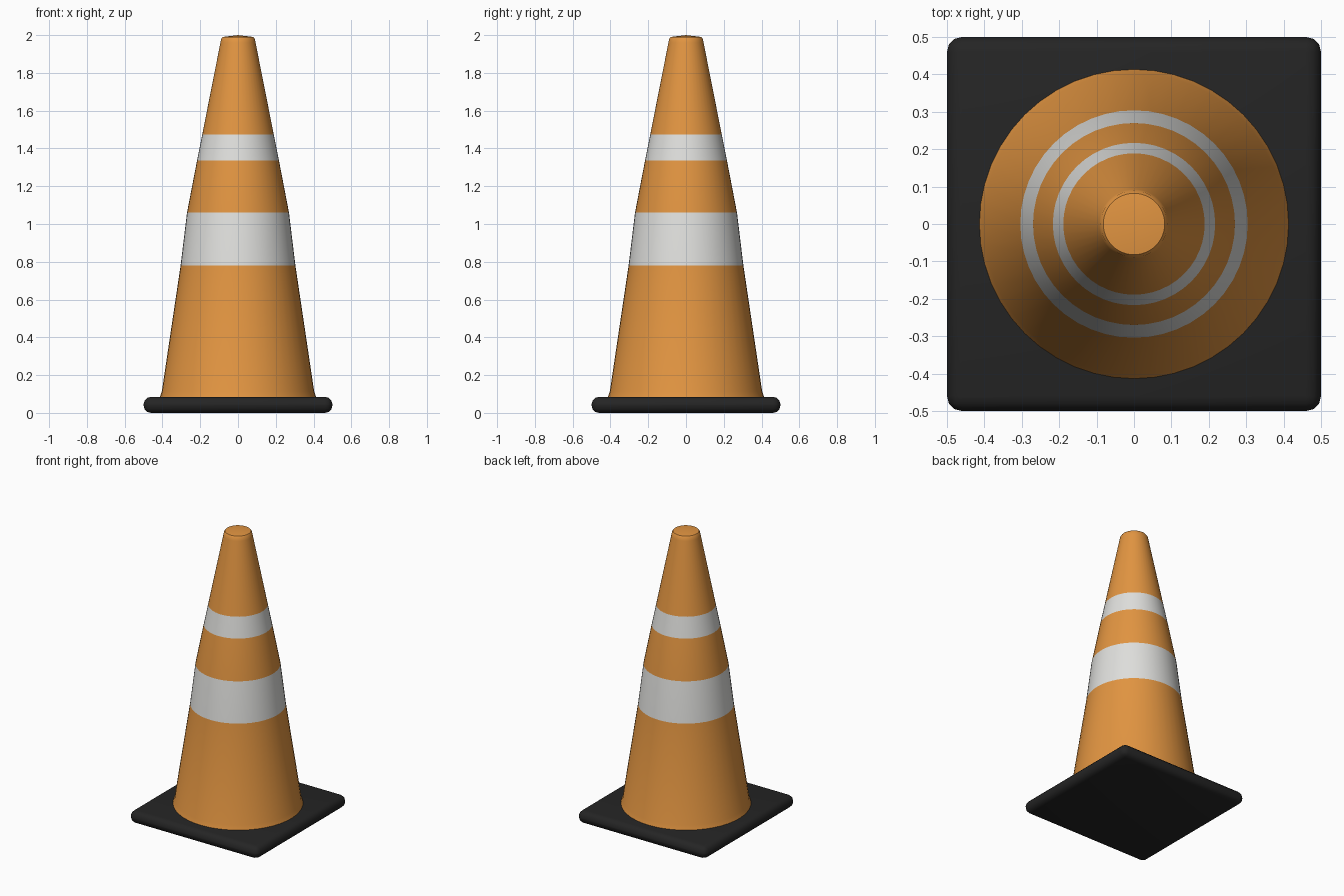
import bpy, bmesh
from math import cos, sin, tau, radians

cube = bpy.data.objects.get("Cube")
if cube:
    bpy.data.objects.remove(cube, do_unlink=True)


def material(name, rgb):
    mat = bpy.data.materials.new(name)
    mat.use_nodes = True
    mat.diffuse_color = (*rgb, 1)
    mat.node_tree.nodes["Principled BSDF"].inputs["Base Color"].default_value = (*rgb, 1)
    return mat


orange = material("orange", (0.76, 0.30, 0.053))
white = material("reflective white", (0.74, 0.74, 0.72))
black = material("black rubber", (0.018, 0.018, 0.018))


def make_object(name, bm, mats, angle):
    bmesh.ops.recalc_face_normals(bm, faces=bm.faces)
    mesh = bpy.data.meshes.new(name)
    bm.to_mesh(mesh)
    bm.free()
    for mat in mats:
        mesh.materials.append(mat)
    obj = bpy.data.objects.new(name, mesh)
    bpy.context.collection.objects.link(obj)
    bpy.ops.object.select_all(action='DESELECT')
    obj.select_set(True)
    bpy.context.view_layer.objects.active = obj
    bpy.ops.object.shade_smooth_by_angle(angle=radians(angle))
    return obj


# Square rubber base with rounded edges
bm = bmesh.new()
bmesh.ops.create_cube(bm, size=1)
for v in bm.verts:
    v.co.z = (v.co.z + 0.5) * 0.085
bmesh.ops.bevel(bm, geom=bm.edges[:], offset=0.04, segments=3, profile=0.5, affect='EDGES')
make_object("base", bm, [black], 50)

# Cone body: (radius, height, colour of the band above)
SIDES = 48
profile = [(0.415, 0.08, 0), (0.403, 0.115, 0), (0.304, 0.78, 1), (0.27, 1.06, 0),
           (0.217, 1.335, 1), (0.189, 1.475, 0), (0.093, 1.96, 0),
           (0.089, 1.98, 0), (0.082, 1.99, 0)]
bm = bmesh.new()
rings = [[bm.verts.new((r * cos(tau * i / SIDES), r * sin(tau * i / SIDES), z))
          for i in range(SIDES)] for r, z, _ in profile]
for k in range(len(rings) - 1):
    low, high = rings[k], rings[k + 1]
    for i in range(SIDES):
        j = (i + 1) % SIDES
        face = bm.faces.new((low[i], low[j], high[j], high[i]))
        face.material_index = profile[k][2]

# Slightly domed cap and hidden underside
tip = bm.verts.new((0, 0, 2))
for i in range(SIDES):
    bm.faces.new((rings[-1][i], rings[-1][(i + 1) % SIDES], tip))
bm.faces.new(rings[0][::-1])
make_object("cone", bm, [orange, white], 30)
